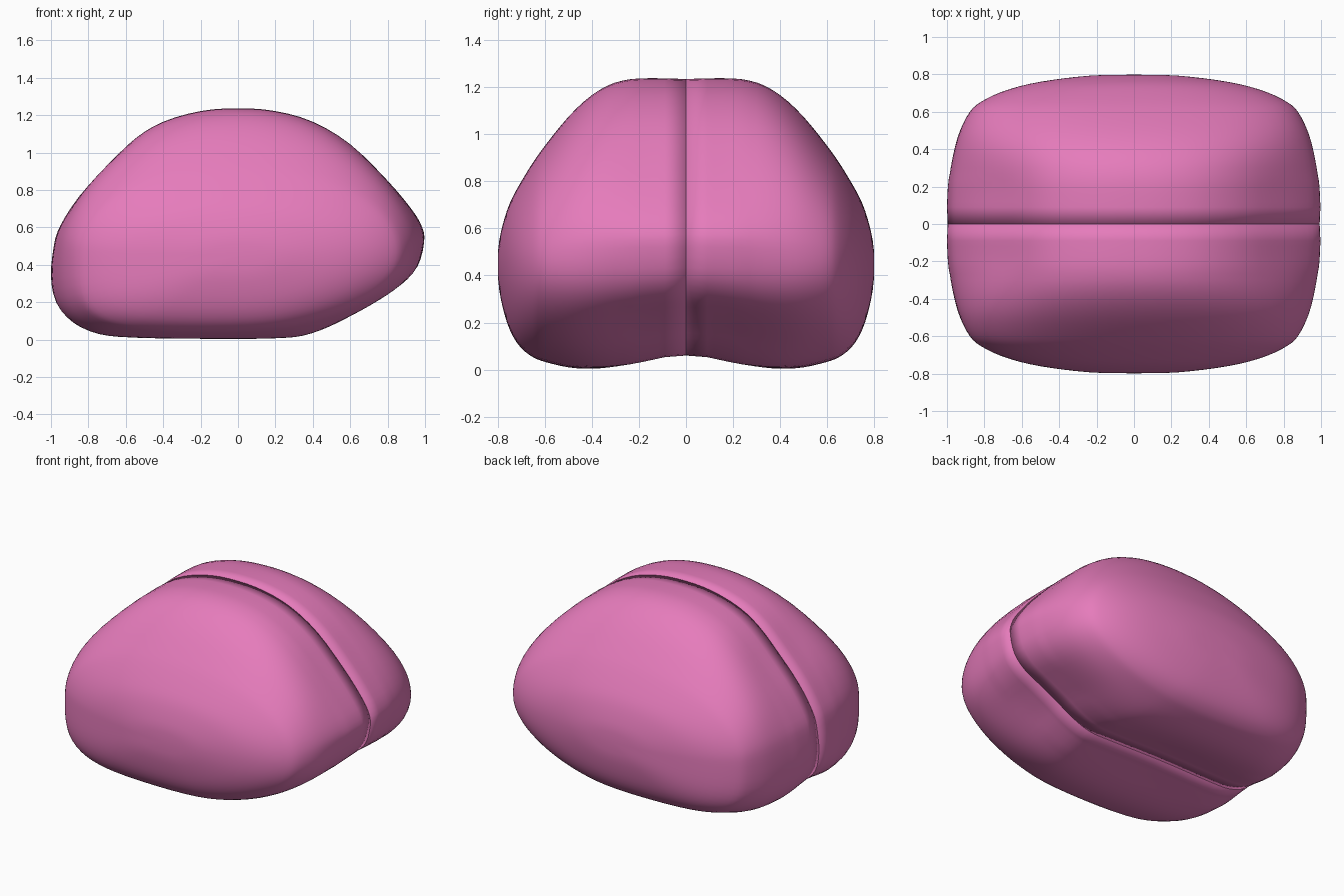
import bpy, bmesh

if "Cube" in bpy.data.objects:
    bpy.data.objects.remove(bpy.data.objects["Cube"])


def spline(pts, steps, closed):
    """Catmull-Rom through tuples of any size."""
    n, out = len(pts), []
    for i in range(n if closed else n - 1):
        idx = [i - 1, i, i + 1, i + 2]
        idx = [k % n if closed else min(max(k, 0), n - 1) for k in idx]
        a, b, c, d = (pts[k] for k in idx)
        for s in range(steps):
            t = s / steps
            out.append(tuple(
                0.5 * (2*q + (r - p)*t + (2*p - 5*q + 4*r - u)*t*t + (3*q - p - 3*r + u)*t**3)
                for p, q, r, u in zip(a, b, c, d)))
    if not closed:
        out.append(pts[-1])
    return out


# Side outline (x, z)
outline = [(0, 1.237), (.2, 1.222), (.4, 1.165), (.6, 1.045), (.8, .85), (.93, .695),
           (.985, .6), (.995, .52), (.96, .385), (.88, .29), (.75, .215), (.62, .14),
           (.5, .065), (.36, .01), (.2, .005), (-.2, .015), (-.6, .01), (-.77, .02),
           (-.89, .075), (-.975, .18), (-1, .33), (-.985, .5), (-.95, .61), (-.85, .765),
           (-.7, .93), (-.55, 1.075), (-.4, 1.165), (-.2, 1.222)]
# Slices from the central cleft outwards: y, x scale, top z, bottom z
slices = [(.09, 1, 1.237, .05), (.2, .995, 1.236, .026), (.3, .982, 1.222, .006),
          (.4, .962, 1.168, -.003), (.5, .932, 1.075, .006), (.6, .88, .95, .032),
          (.65, .825, .88, .052), (.705, .715, .79, .095), (.75, .56, .705, .17),
          (.78, .37, .61, .27), (.797, .2, .53, .36)]
CZ, TOP = .45, 1.237

prof = spline(outline, 3, True)
layers = [(0, .996, 1.234, .057)] + spline(slices, 3, False)


def rounded(x, v):
    """Same direction, moved onto a soft box: round on top, square at lower left."""
    p = 2.15 if v > 0 else 1.85 if x > 0 else 3.9
    r = (abs(x)**p + abs(v)**p)**(1 / p)
    return x / r, v / r


# One half, lofted slice by slice, side outline melting into the soft box
bm = bmesh.new()
rings = []
for y, sx, top, bot in layers:
    w = min(max((y - .15) / .5, 0), 1)
    w = w * w * (3 - 2 * w)
    ring = []
    for x, z in prof:
        v = (z - CZ) / (TOP - CZ if z > CZ else CZ)
        rx, rv = rounded(x, v)
        x, v = x + (rx - x) * w, v + (rv - v) * w
        h = top - CZ if v > 0 else CZ - bot
        ring.append(bm.verts.new((x * sx, -y, CZ + v * h)))
    rings.append(ring)
n = len(prof)
for a, b in zip(rings, rings[1:]):
    for i in range(n):
        j = (i + 1) % n
        bm.faces.new((a[i], a[j], b[j], b[i]))
pole = bm.verts.new((0, -.805, CZ))
for i in range(n):
    bm.faces.new((rings[-1][i], rings[-1][(i + 1) % n], pole))
# Relax the outer skin a little
skin = [v for ring in rings[6:] for v in ring] + [pole]
for _ in range(3):
    bmesh.ops.smooth_vert(bm, verts=skin, factor=.5,
                          use_axis_x=True, use_axis_y=True, use_axis_z=True)
bm.faces.new(rings[0])  # inner wall of the cleft
bmesh.ops.recalc_face_normals(bm, faces=bm.faces)
for f in bm.faces:
    f.smooth = True

mesh = bpy.data.meshes.new("brain")
bm.to_mesh(mesh)
bm.free()
brain = bpy.data.objects.new("brain", mesh)
bpy.context.collection.objects.link(brain)

# Other half
mir = brain.modifiers.new("Mirror", 'MIRROR')
mir.use_axis = (False, True, False)
mir.use_mirror_merge = False

mat = bpy.data.materials.new("pink")
mat.diffuse_color = (.79, .2, .5, 1)
mat.use_nodes = True
mat.node_tree.nodes["Principled BSDF"].inputs["Base Color"].default_value = mat.diffuse_color
mesh.materials.append(mat)
